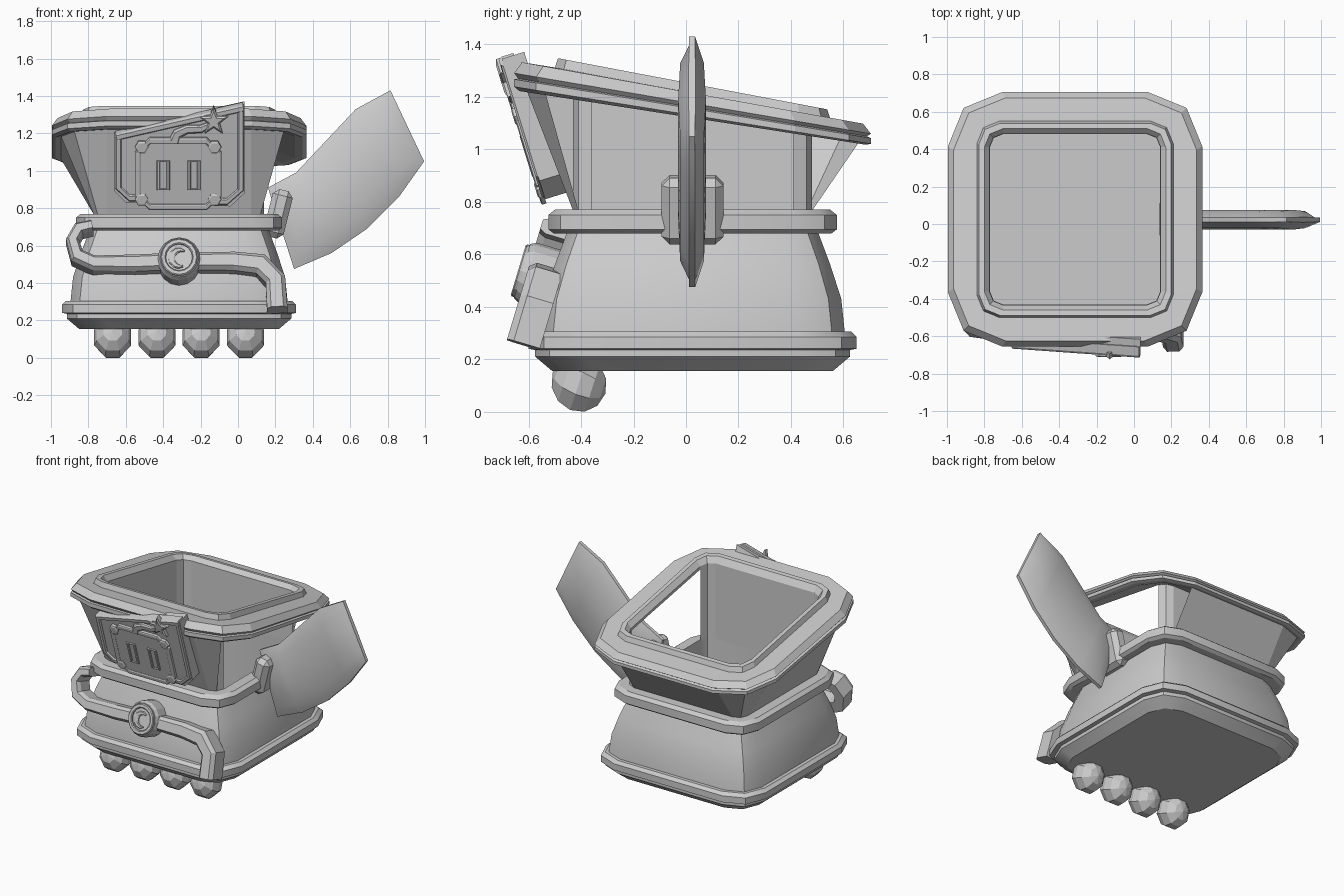
import bpy, bmesh, math
from mathutils import Matrix, Vector

if "Cube" in bpy.data.objects:
    bpy.data.objects.remove(bpy.data.objects["Cube"])

CX, CY = -0.315, 0.025
grey = bpy.data.materials.new("plain grey")
grey.diffuse_color = (0.6, 0.6, 0.6, 1)
grey.use_nodes = True
grey.node_tree.nodes["Principled BSDF"].inputs["Base Color"].default_value = grey.diffuse_color


def finish(name, bm, fix=True, smooth=None):
    if fix:
        bmesh.ops.recalc_face_normals(bm, faces=bm.faces)
    me = bpy.data.meshes.new(name)
    bm.to_mesh(me)
    bm.free()
    ob = bpy.data.objects.new(name, me)
    bpy.context.collection.objects.link(ob)
    me.materials.append(grey)
    if smooth:
        bpy.ops.object.select_all(action='DESELECT')
        ob.select_set(True)
        bpy.context.view_layer.objects.active = ob
        bpy.ops.object.shade_smooth_by_angle(angle=math.radians(smooth))
    return ob


def loop(h, r, z, tilt=0.0):
    """Square ring with two-facet corners, counter-clockwise from the back right."""
    pts = []
    for k in range(4):
        for x, y in ((h, h - r), (h - .29 * r, h - .29 * r), (h - r, h)):
            for _ in range(k):
                x, y = -y, x
            pts.append(Vector((CX + x, CY + y, z - tilt * y)))
    return pts


def loft(name, rings, closed=True, cap_start=False, cap_end=False, wrap=False, fix=True, smooth=None):
    bm = bmesh.new()
    vs = [[bm.verts.new(p) for p in ring] for ring in rings]
    n = len(vs[0])
    for i in range(len(vs) if wrap else len(vs) - 1):
        a, b = vs[i], vs[(i + 1) % len(vs)]
        for j in range(n if closed else n - 1):
            k = (j + 1) % n
            bm.faces.new((a[j], a[k], b[k], b[j]))
    if cap_start:
        bm.faces.new(vs[0][::-1])
    if cap_end:
        bm.faces.new(vs[-1])
    return finish(name, bm, fix, smooth)


def badge_map(x, z, d):
    """Leaning plane of the front plate; d is height above its surface."""
    return Vector((x, -0.54 - 0.31 * (z - 0.82) - .955 * d, z - .296 * d))


def belt_map(x, z, d):
    """Leaning plane of the belt on the lower front."""
    return Vector((x, -0.6 - 0.3 * (0.55 - z) - .958 * d, z + .287 * d))


def plate(name, outline, fmap, d0, d1, bevel=0.0):
    c = Vector((sum(p[0] for p in outline), sum(p[1] for p in outline))) / len(outline)
    inner = [c + (Vector(p) - c) * (1 - bevel) for p in outline]
    rings = [[fmap(x, z, d0) for x, z in outline]]
    if bevel:
        rings.append([fmap(x, z, d0 + (d1 - d0) * .8) for x, z in outline])
    rings.append([fmap(x, z, d1) for x, z in inner])
    return loft(name, rings, cap_start=True, cap_end=True)


def strip(name, path, widths, fmap, d0, d1, closed=False):
    """Bar with a chamfered front that follows a path drawn on a leaning plane."""
    p = [Vector(q) for q in path]
    n = len(p)
    if not isinstance(widths, (list, tuple)):
        widths = [widths] * n
    rings = []
    for i in range(n):
        a = p[(i - 1) % n] if closed or i else p[i]
        b = p[(i + 1) % n] if closed or i < n - 1 else p[i]
        t = (b - a).normalized()
        side = Vector((-t.y, t.x)) * widths[i]
        dm = d1 - (d1 - d0) * .2
        prof = ((-1, d0), (-1, dm), (-.6, d1), (.6, d1), (1, dm), (1, d0))
        rings.append([fmap(*(p[i] + side * s), d) for s, d in prof])
    return loft(name, rings, cap_start=not closed, cap_end=not closed, wrap=closed)


def circle(cx, cz, r, n, start=0.0, sweep=math.tau):
    return [(cx + r * math.cos(start + sweep * i / n), cz + r * math.sin(start + sweep * i / n)) for i in range(n)]


# Lower tub with base trim, middle trim and a deep straight inside
tub = [(.155, .535, .16), (.21, .6, .19), (.235, .6, .19), (.24, .625, .2), (.285, .625, .2), (.305, .605, .2),
       (.305, .58, .17), (.43, .567, .17), (.56, .525, .15), (.68, .48, .14), (.68, .53, .15), (.695, .55, .16),
       (.75, .55, .16), (.77, .525, .15), (.77, .455, .07), (.26, .455, .07)]
loft("tub", [loop(h, r, z) for z, h, r in tub], cap_start=True, cap_end=True, fix=False, smooth=30)

# Flared outer wall and straight inner wall, both open on the right side
low, high = loop(.455, .07, .765), loop(.635, .25, 1.13, .16)
loft("outer_wall", [low[2:11], high[2:11]], closed=False, fix=False)
inner_low, inner_high = loop(.455, .07, .765), loop(.455, .07, 1.2, .18)
loft("inner_wall", [inner_high[0:12], inner_low[0:12]], closed=False, fix=False)

# Sloping rim with raised inner lip
rim = [(1.125, .62, .25, .155), (1.12, .66, .28, .155), (1.13, .68, .29, .16), (1.155, .68, .29, .165),
       (1.16, .665, .285, .165), (1.175, .68, .29, .17), (1.215, .65, .28, .18), (1.215, .525, .12, .185),
       (1.25, .513, .11, .19), (1.25, .485, .1, .19), (1.215, .457, .07, .185), (1.195, .457, .07, .18)]
loft("rim", [loop(h, r, z, t) for z, h, r, t in rim], wrap=True)

# Toes
for i in range(4):
    bm = bmesh.new()
    bmesh.ops.create_uvsphere(bm, u_segments=8, v_segments=6, radius=.107)
    turn = Matrix.Rotation(math.radians(70), 4, 'X') @ Matrix.Rotation(math.radians(22.5), 4, 'Z')
    bmesh.ops.transform(bm, matrix=Matrix.Diagonal((1, 1, 1.1, 1)) @ turn, verts=bm.verts)
    base = min(v.co.z for v in bm.verts)
    bmesh.ops.translate(bm, verts=bm.verts, vec=(-.67 + .2367 * i, -.408, -base))
    finish("toe", bm)

# Curved blade on the right, thick in the middle and thin at its edge
top = [(.16, .91), (.31, .99), (.47, 1.16), (.63, 1.33), (.815, 1.43)]
bottom = [(.30, .475), (.50, .56), (.69, .69), (.86, .86), (.995, 1.05)]
rings = []
for i, (t, b) in enumerate(zip(top, bottom)):
    t, b = Vector(t), Vector(b)
    mid = .014 if i in (0, 4) else .053
    section = [(0, .012), (.16, .85 * mid), (.5, mid), (.84, .85 * mid), (1, .012)]
    pts = [(t.lerp(b, f), w) for f, w in section]
    rings.append([Vector((p.x, .023 - w, p.y)) for p, w in pts] +
                 [Vector((p.x, .023 + w, p.y)) for p, w in pts[::-1]])
# extra sections close to both ends keep the ends bevelled
start = [a.lerp(b, .35) for a, b in zip(rings[0], rings[1])]
end = [a.lerp(b, .35) for a, b in zip(rings[4], rings[3])]
for r, ref in ((start, rings[1]), (end, rings[3])):
    for v, q in zip(r, ref):
        v.y = q.y
rings = [rings[0], start] + rings[1:4] + [end, rings[4]]
loft("blade", rings, cap_start=True, cap_end=True, smooth=40)

# Blade socket
bm = bmesh.new()
bmesh.ops.create_cube(bm, size=1)
bmesh.ops.scale(bm, verts=bm.verts, vec=(.11, .235, .26))
bmesh.ops.bevel(bm, geom=bm.edges[:], offset=.03, segments=1, affect='EDGES')
bmesh.ops.rotate(bm, verts=bm.verts, cent=(0, 0, 0), matrix=Matrix.Rotation(math.radians(14), 3, 'Y'))
bmesh.ops.translate(bm, verts=bm.verts, vec=(.215, .025, .77))
finish("blade_socket", bm)

# Front plate with slanted top and U-shaped border
plate("front_plate", [(-.66, 1.19), (.035, 1.345), (.035, .88), (-.04, .81), (-.6, .83), (-.66, .89)],
      badge_map, -.09, 0)
strip("plate_border", [(-.64, 1.18), (-.64, .91), (-.58, .855), (-.06, .835), (.015, .90), (.015, 1.32)],
      .018, badge_map, -.03, .01)
strip("plate_top_edge", [(-.65, 1.18), (-.3, 1.26), (.03, 1.335)], .018, badge_map, -.05, .012)

# Raised pot shape with slots, corner studs, curled cord and star
pot = [(-.47, .81), (-.17, .81), (-.105, .87), (-.105, 1.1), (-.17, 1.165), (-.47, 1.165), (-.535, 1.1), (-.535, .87)]
plate("pot_relief", pot, badge_map, -.01, .014)
strip("pot_outline", pot, .016, badge_map, 0, .02, closed=True)
for x in (-.4, -.235):
    strip("slot_frame", [(x - .026, .905), (x + .026, .905), (x + .026, 1.055), (x - .026, 1.055)],
          .01, badge_map, 0, .022, closed=True)
for x in (-.515, -.125):
    for z in (.85, 1.13):
        plate("stud", circle(x, z, .036, 6), badge_map, 0, .024, .25)
strip("cord", [(-.34, 1.16), (-.325, 1.2), (-.27, 1.225), (-.2, 1.225), (-.13, 1.26)],
      [.03, .026, .022, .02, .012], badge_map, -.02, .022)
star = [(-.13 + (.08 if i % 2 == 0 else .034) * math.sin(math.pi * i / 5),
         1.27 + (.08 if i % 2 == 0 else .034) * math.cos(math.pi * i / 5)) for i in range(10)]
plate("star", star, badge_map, -.01, .028, .3)

# Belt with hooked left end and drooping right end
strip("belt", [(-.78, .715), (-.85, .70), (-.885, .64), (-.86, .555), (-.77, .515), (-.55, .515), (-.315, .525),
               (-.02, .525), (.12, .51), (.20, .43), (.21, .275)],
      [.03, .035, .035, .04, .04, .045, .045, .05, .055, .055, .055], belt_map, -.13, 0)

# Round buckle with ring and curl
plate("buckle", circle(-.315, .53, .115, 16), belt_map, -.1, .02, .1)
strip("buckle_ring", circle(-.315, .53, .085, 16), .014, belt_map, .01, .035, closed=True)
strip("buckle_curl", circle(-.31, .525, .045, 9, 1.0, 4.6),
      [.004, .01, .014, .017, .018, .017, .014, .01, .004], belt_map, .01, .032)
